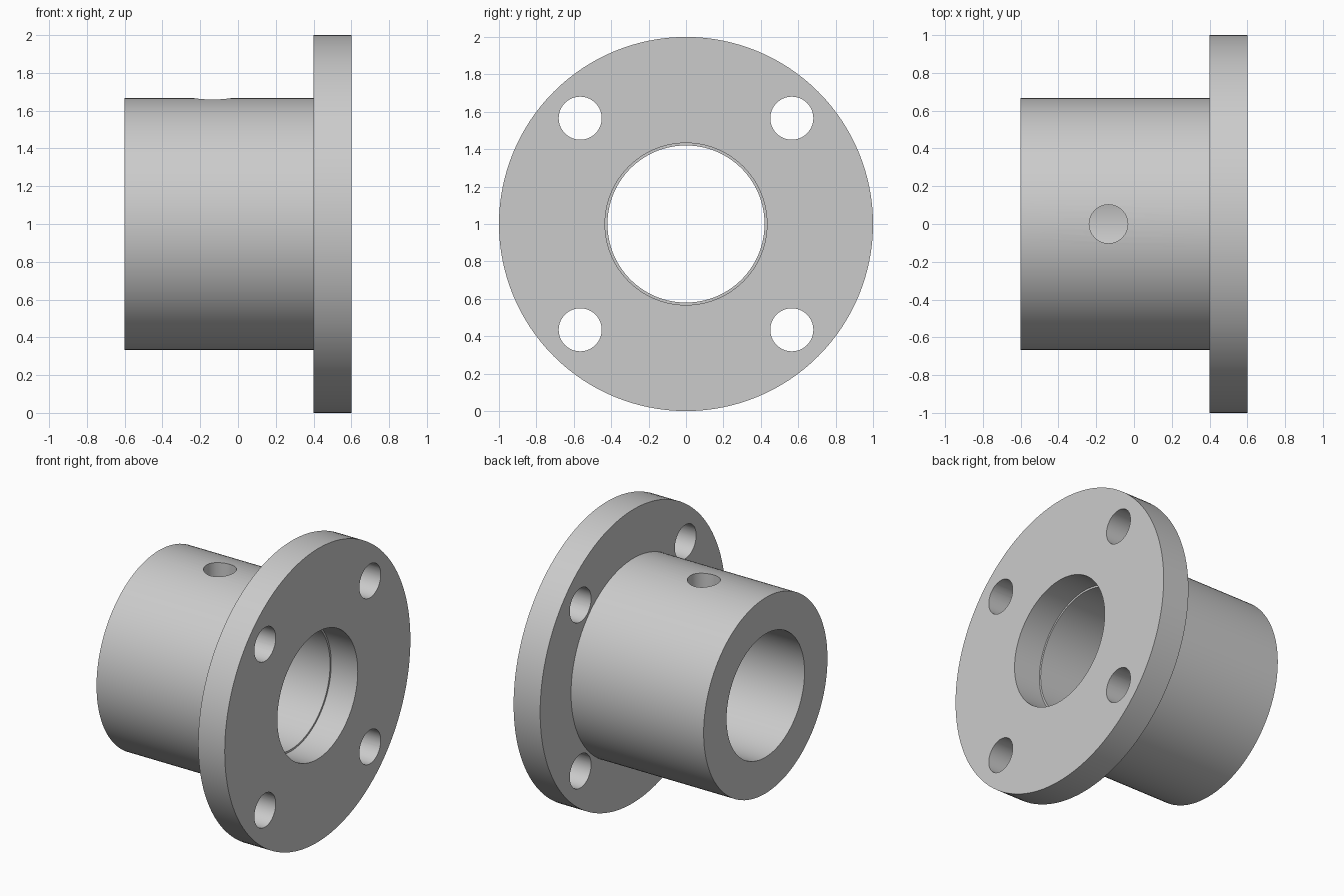
import bpy, bmesh
from math import pi, sin, cos, radians
from mathutils import Matrix, Vector

cube = bpy.data.objects.get("Cube")
if cube:
    bpy.data.objects.remove(cube, do_unlink=True)

CENTER_Z = 1.0
SEGMENTS = 128

# Single grey metal
metal = bpy.data.materials.new("grey metal")
metal.use_nodes = True
GREY = (0.6, 0.6, 0.6, 1)
metal.diffuse_color = GREY
metal.node_tree.nodes["Principled BSDF"].inputs["Base Color"].default_value = GREY


def add_object(name, bm):
    bmesh.ops.recalc_face_normals(bm, faces=bm.faces)
    mesh = bpy.data.meshes.new(name)
    bm.to_mesh(mesh)
    bm.free()
    mesh.materials.append(metal)
    obj = bpy.data.objects.new(name, mesh)
    bpy.context.collection.objects.link(obj)
    return obj


def revolve(name, profile):
    """Turn a closed (x, radius) profile around the horizontal axis."""
    bm = bmesh.new()
    rings = []
    for i in range(SEGMENTS):
        a = 2 * pi * i / SEGMENTS
        rings.append([bm.verts.new((x, r * cos(a), CENTER_Z + r * sin(a)))
                      for x, r in profile])
    n = len(profile)
    for i, ring in enumerate(rings):
        after = rings[(i + 1) % SEGMENTS]
        for j in range(n):
            k = (j + 1) % n
            bm.faces.new((ring[j], ring[k], after[k], after[j]))
    return add_object(name, bm)


def drill(target, name, center, axis, radius, length):
    """Cut a round hole through the target."""
    bm = bmesh.new()
    turn = Vector((0, 0, 1)).rotation_difference(Vector(axis)).to_matrix().to_4x4()
    bmesh.ops.create_cone(bm, cap_ends=True, segments=64, radius1=radius,
                          radius2=radius, depth=length,
                          matrix=Matrix.Translation(center) @ turn)
    cutter = add_object(name, bm)
    cutter.hide_render = True
    mod = target.modifiers.new(name, "BOOLEAN")
    mod.operation = "DIFFERENCE"
    mod.solver = "EXACT"
    mod.object = cutter
    bpy.ops.object.select_all(action="DESELECT")
    target.select_set(True)
    bpy.context.view_layer.objects.active = target
    bpy.ops.object.modifier_apply(modifier=mod.name)
    bpy.data.objects.remove(cutter, do_unlink=True)


# Hub and flange with a stepped bore
body = revolve("flanged_bushing", [
    (-0.6, 0.42), (-0.6, 0.667), (0.4, 0.667), (0.4, 1.0),
    (0.6, 1.0), (0.6, 0.433), (0.4, 0.433), (0.4, 0.42)])

# Four bolt holes in the flange
for i in range(4):
    a = radians(45 + 90 * i)
    drill(body, "bolt_hole", (0.5, 0.8 * cos(a), CENTER_Z + 0.8 * sin(a)),
          (1, 0, 0), 0.115, 0.3)

# Oil hole through the top wall of the hub
drill(body, "oil_hole", (-0.135, 0, CENTER_Z + 0.55), (0, 0, 1), 0.102, 0.6)

bpy.ops.object.shade_smooth_by_angle(angle=radians(30))
